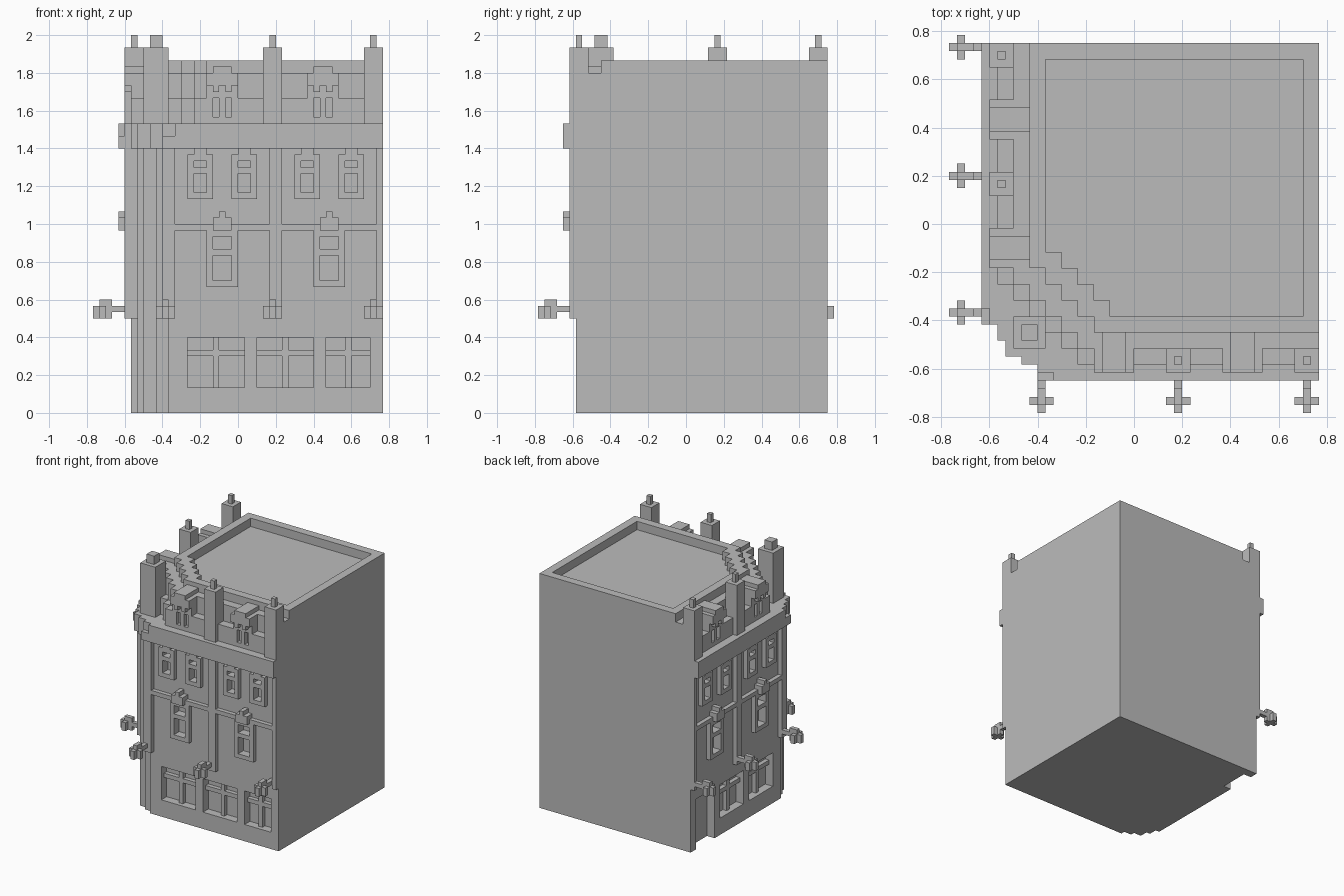
import bpy, bmesh
from mathutils import Matrix

old = bpy.data.objects.get("Cube")
if old:
    bpy.data.objects.remove(old, do_unlink=True)

U = 1 / 30  # one block
END = 46    # block index of the two plain walls

stone = bpy.data.materials.new("grey_stone")
stone.use_nodes = True
stone.diffuse_color = (0.5, 0.5, 0.5, 1)
stone.node_tree.nodes["Principled BSDF"].inputs["Base Color"].default_value = (0.5, 0.5, 0.5, 1)


def place(i, j, k):
    return ((i - 23) * U, (j - 23.5) * U, k * U)


def finish(bm, name):
    mesh = bpy.data.meshes.new(name)
    bmesh.ops.recalc_face_normals(bm, faces=bm.faces)
    bm.to_mesh(mesh)
    bm.free()
    mesh.materials.append(stone)
    obj = bpy.data.objects.new(name, mesh)
    bpy.context.collection.objects.link(obj)
    return obj


def swap(b):
    """The same block on the other street side."""
    return (b[2], b[3], b[0], b[1], b[4], b[5])


def blocks(name, boxes, both=True):
    bm = bmesh.new()
    for b in boxes + ([swap(b) for b in boxes] if both else []):
        lo, hi = place(b[0], b[2], b[4]), place(b[1], b[3], b[5])
        size = [h - l for l, h in zip(lo, hi)]
        mid = [(h + l) / 2 for l, h in zip(lo, hi)]
        bmesh.ops.create_cube(bm, size=1, matrix=Matrix.Translation(mid) @ Matrix.Diagonal((*size, 1)))
    return finish(bm, name)


def storey(name, half, z0, z1, end=END):
    """Prism whose outline is symmetric about the diagonal; half ends on it."""
    half = [(half[0][0], end)] + half
    outline = half + [(j, i) for i, j in reversed(half[:-1])] + [(end, end)]
    bm = bmesh.new()
    face = bm.faces.new([bm.verts.new(place(i, j, z0)) for i, j in outline])
    up = bmesh.ops.extrude_face_region(bm, geom=[face])["geom"]
    bmesh.ops.translate(bm, vec=(0, 0, (z1 - z0) * U),
                        verts=[v for v in up if isinstance(v, bmesh.types.BMVert)])
    return finish(bm, name)


def cut(obj, cutter):
    mod = obj.modifiers.new("cut", 'BOOLEAN')
    mod.operation, mod.object, mod.solver = 'DIFFERENCE', cutter, 'EXACT'
    mod.use_self = True
    bpy.context.view_layer.objects.active = obj
    bpy.ops.object.modifier_apply(modifier=mod.name)


# Main storeys with the stepped corner
body = storey("building_body", [(6, 12), (7, 12), (7, 10), (8, 10), (8, 8)], 0, 42)
storey("cornice_lower", [(4, 11), (6, 11), (6, 9), (7, 9), (7, 7)], 42, 44)
storey("cornice_upper", [(4, 13), (5, 13), (5, 11), (6, 11), (6, 9), (7, 9), (7, 7)], 44, 46)
parapet = storey("terrace_parapet", [(6, 16), (8, 16), (8, 14), (10, 14), (10, 12), (12, 12)], 46, 50)
storey("attic_step", [(8, 16), (10, 16), (10, 14), (12, 14), (12, 12)], 46, 54)
attic = storey("attic_wall", [(10, 18), (12, 18), (12, 16), (14, 16), (14, 14)], 46, 56)

# Sunken roof; the attic step below already ends at the roof level
recess = storey("roof_recess", [(12, 20), (14, 20), (14, 18), (16, 18), (16, 16)], 54, 58, END - 2)
cut(attic, recess)

# Upper windows: raised frames with two panes each
frames, panes, bands = [], [], []
for i in (15, 22, 32, 39):
    frames += [(i, i + 4, 5, 6, 34, 41), (i + 1, i + 3, 5, 6, 41, 42)]
    panes += [(i + 1, i + 3, 4, 7, 35, 38), (i + 1, i + 3, 4, 7, 39, 40)]

# Middle windows with keystones and a string course
keystones = []
for i in (18, 35):
    frames.append((i, i + 5, 5, 6, 20, 29))
    panes += [(i + 1, i + 4, 4, 7, 21, 25), (i + 1, i + 4, 4, 7, 26, 28)]
    keystones += [(i + 1, i + 4, 4, 6, 29, 31), (i + 2, i + 3, 4, 6, 31, 32)]
    bands.append((i - 5, i + 10, 5, 6, 29, 30))
blocks("window_keystones", keystones)
blocks("string_course", bands)
frame = blocks("window_frames", frames)

# Ground floor shop windows, and a doorway on the side street
shops, bars = [], []
for i0, i1, m in ((15, 24, 19), (26, 35, 30), (37, 44, 40)):
    shops.append((i0, i1, 5, 8, 4, 12))
    bars.append([(m, m + 1, 7, 8, 4, 12), (i0, m, 7, 8, 9, 10), (m + 1, i1, 7, 8, 9, 10)])
door = swap((37, 44, 5, 8, -1, 12))
openings = panes + [swap(p) for p in panes] + shops + [swap(s) for s in shops[:2]] + [door]
cutter = blocks("opening_cutter", openings, both=False)
cut(body, cutter)
cut(frame, cutter)
blocks("shop_window_bars", bars[0] + bars[1])
blocks("end_window_bars", bars[2], both=False)

# Pilasters, rooftop piers and finials
blocks("pilasters", [(11, 13, 5, 7, 15, 42), (28, 30, 5, 6, 15, 42), (45, 46, 5, 6, 15, 42)])
for side, i in (("middle", 27), ("end", 43)):
    blocks(side + "_piers", [(i, i + 3, 5, 8, 46, 58)])
    blocks(side + "_finials", [(i + 1, i + 2, 6, 7, 58, 60)])
blocks("corner_pier", [(8, 12, 8, 12, 46, 58)], both=False)
blocks("corner_finial", [(9, 11, 9, 11, 58, 60)], both=False)

# Dormers with twin slots, brackets and stepped hoods
slots = []
dormers = []
for n, i in enumerate((18, 34)):
    dormers.append(blocks(f"dormer_{n + 1}", [(i, i + 5, 6, 10, 46, 52)]))
    slots += [(i + a, i + a + 1, 4, 7, 47, 50) for a in (1, 3)]
    blocks(f"dormer_hood_{n + 1}", [(i, i + 5, 5, 10, 52, 54), (i + 1, i + 4, 5, 10, 54, 55)]
           + [(i + a, i + a + 1, 5, 6, 51, 52) for a in (1, 3)])
slot_cutter = blocks("slot_cutter", slots)
for obj in dormers + [parapet]:
    cut(obj, slot_cutter)


# Bracket lanterns
def lantern(i):
    return [(i, i + 1, 3, 6, 16, 17), (i, i + 1, 1, 3, 15, 18), (i, i + 1, 0, 1, 15, 17),
            (i - 1, i, 1, 2, 15, 17), (i + 1, i + 2, 1, 2, 15, 17)]


for n, i in enumerate((11, 28, 44)):
    blocks(f"front_lantern_{n + 1}", lantern(i), both=False)
    blocks(f"side_lantern_{n + 1}", [swap(b) for b in lantern(i + 1)], both=False)

for helper in (recess, cutter, slot_cutter):
    bpy.data.objects.remove(helper, do_unlink=True)
